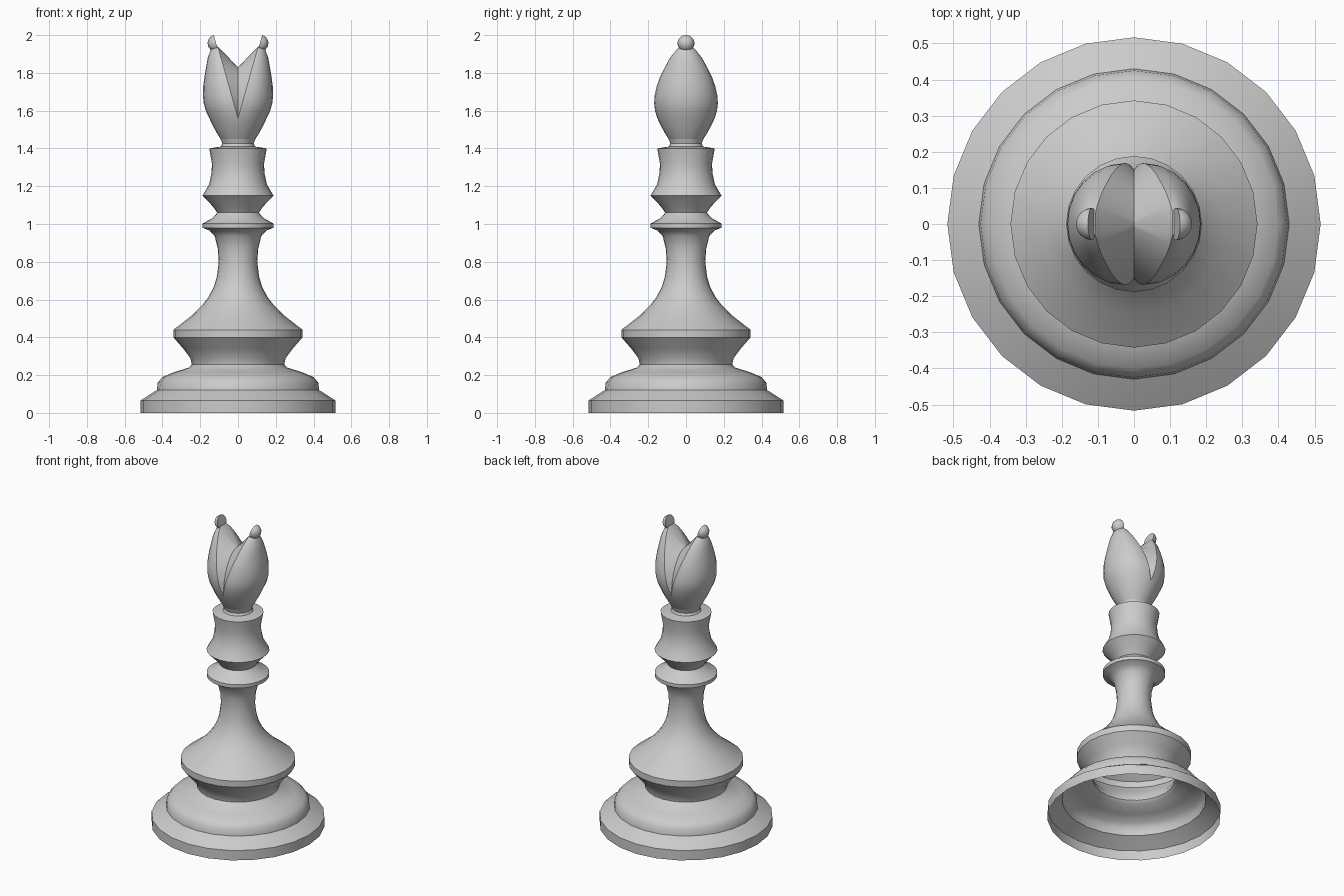
import bpy, bmesh, math
from mathutils import Vector, Matrix

if "Cube" in bpy.data.objects:
    bpy.data.objects.remove(bpy.data.objects["Cube"])

SIDES = 24


def finish(bm, name, mirror=False):
    bmesh.ops.remove_doubles(bm, verts=bm.verts, dist=0.0005)
    bmesh.ops.recalc_face_normals(bm, faces=bm.faces)
    me = bpy.data.meshes.new(name)
    bm.to_mesh(me)
    bm.free()
    ob = bpy.data.objects.new(name, me)
    bpy.context.collection.objects.link(ob)
    bpy.ops.object.select_all(action='DESELECT')
    bpy.context.view_layer.objects.active = ob
    ob.select_set(True)
    if mirror:
        m = ob.modifiers.new("mirror", 'MIRROR')
        m.merge_threshold = 0.001
        bpy.ops.object.modifier_apply(modifier=m.name)
    bpy.ops.object.shade_smooth_by_angle(angle=math.radians(38))
    return ob


def lathe(name, profile):
    bm = bmesh.new()
    rings = [[bm.verts.new((r * math.cos(a), r * math.sin(a), z))
              for a in (2 * math.pi * i / SIDES for i in range(SIDES))]
             for r, z in profile]
    for lo, hi in zip(rings, rings[1:]):
        for i in range(SIDES):
            j = (i + 1) % SIDES
            bm.faces.new((lo[i], lo[j], hi[j], hi[i]))
    return finish(bm, name)


# Hollow foot, stem and collars, turned in one profile
lathe("turned_body", [
    (.517, 0), (.517, .065), (.455, .105), (.43, .12), (.425, .16), (.40, .19),
    (.34, .215), (.26, .24), (.245, .257), (.252, .29), (.29, .34), (.342, .40), (.342, .44),
    (.245, .515), (.19, .57), (.155, .615), (.127, .67), (.112, .72), (.102, .80),
    (.107, .87), (.123, .935), (.15, .965), (.187, .98), (.187, 1.003), (.137, 1.03),
    (.11, 1.06), (.135, 1.095), (.188, 1.15), (.153, 1.21), (.14, 1.27), (.138, 1.32),
    (.152, 1.40), (.09, 1.41), (.083, 1.425), (.092, 1.45)])

# Split head: half lobe leaning outwards above the split, then mirrored
split, top = 1.56, 1.94
levels = [(.092, 1.45), (.108, 1.475), (.136, 1.525), (.152, 1.56), (.164, 1.60),
          (.169, 1.64), (.166, 1.68), (.155, 1.73), (.137, 1.78), (.112, 1.83),
          (.084, 1.88), (.053, 1.92), (.03, 1.94)]
bm = bmesh.new()
rows, valley = [], []
for r, z in levels:
    t = max(0, (z - split) / (top - split))
    lean = .107 * t
    depth = r * (1 - .17 * min(1, t * 1.6))
    rows.append([bm.verts.new((lean + depth * math.cos(a), r * math.sin(a), z))
                 for a in (math.pi * (i / 12 - .5) for i in range(13))])
    if z >= split:
        y = .152 * math.cos(t * math.pi / 2)
        vz = split + .27 * math.sin(t * math.pi / 2)
        valley.append([bm.verts.new((0, s * y, vz)) for s in (-1, 1)])
for lo, hi in zip(rows, rows[1:]):
    for i in range(12):
        bm.faces.new((lo[i], lo[i + 1], hi[i + 1], hi[i]))
bm.faces.new(rows[-1])
# Inner slope from the lobe edge down to the valley line
edges = rows[-len(valley):]
for k in range(len(valley) - 1):
    for side, col in ((0, 0), (1, 12)):
        bm.faces.new((edges[k][col], edges[k + 1][col],
                      valley[k + 1][side], valley[k][side]))
bm.faces.new((edges[-1][0], edges[-1][12], valley[-1][0]))
finish(bm, "split_head", mirror=True)

# Half-ball tips on the two lobes
bm = bmesh.new()
bmesh.ops.create_uvsphere(bm, u_segments=16, v_segments=10, radius=.045)
cut = bmesh.ops.bisect_plane(bm, geom=bm.verts[:] + bm.edges[:] + bm.faces[:], dist=1e-4,
                             plane_co=(0, 0, 0), plane_no=(1, 0, 0), clear_inner=True)
bmesh.ops.holes_fill(bm, edges=[e for e in bm.edges if e.is_boundary])
bm.transform(Matrix.Translation(Vector((.116, 0, 1.957)))
             @ Matrix.Rotation(math.radians(15), 4, 'Y'))
finish(bm, "head_tips", mirror=True)
